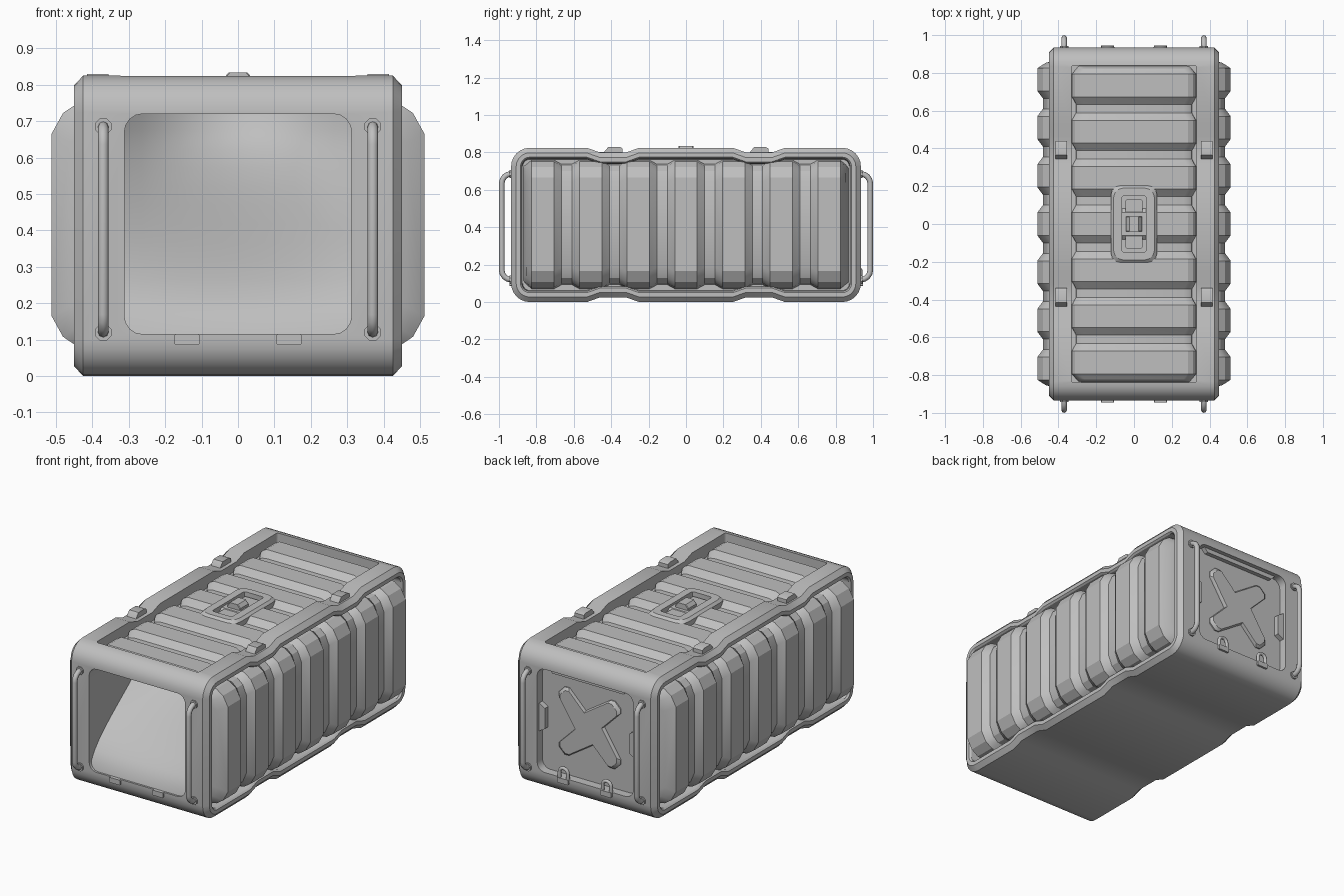
import bpy, bmesh
from math import sin, cos, pi, radians

cube = bpy.data.objects.get("Cube")
if cube:
    bpy.data.objects.remove(cube, do_unlink=True)

H = 0.825          # body height
GREY = (0.52, 0.52, 0.52, 1)
mat = bpy.data.materials.new("plain grey")
mat.use_nodes = True
mat.diffuse_color = GREY
bsdf = mat.node_tree.nodes["Principled BSDF"]
bsdf.inputs["Base Color"].default_value = GREY
bsdf.inputs["Roughness"].default_value = 0.6


def finish(obj, angle=32):
    """Apply modifiers, colour and shade one part."""
    bpy.ops.object.select_all(action="DESELECT")
    obj.select_set(True)
    bpy.context.view_layer.objects.active = obj
    bpy.ops.object.convert(target="MESH")
    obj = bpy.context.view_layer.objects.active
    obj.data.materials.clear()
    obj.data.materials.append(mat)
    bpy.ops.object.shade_smooth_by_angle(angle=radians(angle))
    return obj


def loft(name, rings, closed=True, caps=True):
    """Skin a series of equal rings of points."""
    bm = bmesh.new()
    rows = [[bm.verts.new(p) for p in ring] for ring in rings]
    n = len(rows[0])
    for a, b in zip(rows, rows[1:]):
        for i in range(n if closed else n - 1):
            j = (i + 1) % n
            bm.faces.new((a[i], a[j], b[j], b[i]))
    if caps:
        bm.faces.new(rows[0])
        bm.faces.new(rows[-1])
    bmesh.ops.recalc_face_normals(bm, faces=bm.faces)
    mesh = bpy.data.meshes.new(name)
    bm.to_mesh(mesh)
    bm.free()
    obj = bpy.data.objects.new(name, mesh)
    bpy.context.collection.objects.link(obj)
    return obj


def rounded(hw, hh, r, cx=0, cy=0, seg=4):
    pts = []
    for k, (sx, sy) in enumerate(((1, 1), (-1, 1), (-1, -1), (1, -1))):
        for i in range(seg + 1):
            a = (k + i / seg) * pi / 2
            pts.append((cx + sx * (hw - r) + r * cos(a), cy + sy * (hh - r) + r * sin(a)))
    return pts


def along_y(pts, *ys):
    return [[(x, y, z) for x, z in pts] for y in ys]


def along_z(pts, *zs):
    return [[(x, y, z) for x, y in pts] for z in zs]


def cut(obj, cutter):
    cutter.hide_render = True
    mod = obj.modifiers.new("cut", "BOOLEAN")
    mod.operation, mod.solver, mod.object = "DIFFERENCE", "EXACT", cutter


def bevel(obj, width, segments=1):
    mod = obj.modifiers.new("bevel", "BEVEL")
    mod.width, mod.segments = width, segments
    mod.limit_method, mod.angle_limit = "ANGLE", radians(40)


def tube(name, pts, r):
    data = bpy.data.curves.new(name, "CURVE")
    data.dimensions = "3D"
    data.bevel_depth, data.bevel_resolution, data.use_fill_caps = r, 2, True
    sp = data.splines.new("POLY")
    sp.points.add(len(pts) - 1)
    for p, co in zip(sp.points, pts):
        p.co = (*co, 1)
    obj = bpy.data.objects.new(name, data)
    bpy.context.collection.objects.link(obj)
    return finish(obj, 50)


# Body frame: rounded side profile with shallow dips, chamfered at both ends
def side_profile(o):
    r = 0.1 - o
    q = [(0.835 + r * cos(i * pi / 12), 0.725 + r * sin(i * pi / 12)) for i in range(7)]
    q += [(0.53, H - o), (0.46, 0.8 - o), (0.32, 0.8 - o), (0.25, H - o)]
    upper = q + [(-y, z) for y, z in reversed(q)]
    return upper + [(y, H - z) for y, z in reversed(upper)]


steps = [(0.38, 0.062), (0.44, 0.058), (0.45, 0.05), (0.45, 0.027), (0.425, 0)]
stations = [(-x, o) for x, o in steps] + steps[::-1]
frame = loft("body_frame", [[(x, y, z) for y, z in side_profile(o)] for x, o in stations])
opening = rounded(0.312, 0.3025, 0.05, 0, 0.4175)
cutters = [
    loft("top_cutter", along_z(rounded(0.332, 0.84, 0.015), 0.75, 1.0)),
    loft("front_cutter", along_y(opening, -1.1, -0.08)),
    loft("back_cutter", along_y(opening, 0.885, 1.1)),
]
for c in cutters:
    cut(frame, c)
finish(frame)
for c in cutters:
    bpy.data.objects.remove(c, do_unlink=True)


# Corrugated panels: seven ridges running across, tapered at the ends
def corrugated(name, half_len, half_w, base, ridge, valley, inset, place):
    step = (half_len - 0.105) / 3
    rows = []
    for c in range(-3, 4):
        for d, low in ((-0.1, 1), (-0.06, 0), (0.06, 0), (0.1, 1)):
            y = c * step + d
            if abs(y) < half_len - 0.04:
                rows.append((y, valley if low else ridge, half_w - 0.022 * low))
    mid = base + (ridge - base) * 0.65
    rows.append((half_len - 0.015, mid, half_w - 0.025))
    rows.append((half_len, base, half_w - 0.035))
    rows = [(-y, t, w) for y, t, w in rows[:-3:-1]] + rows
    rings = []
    for y, top, w in rows:
        half = [(w - inset * k, base + (top - base) * f)
                for k, f in ((0, 0), (0.1, 0.46), (0.4, 0.77), (1, 1))]
        section = half + [(-v, h) for v, h in reversed(half)]
        rings.append([place(y, v, h) for v, h in section])
    return finish(loft(name, rings), 25)


for side, s in (("left", 1), ("right", -1)):
    corrugated(side + "_panel", 0.87, 0.345, 0.375, 0.512, 0.482, 0.095,
               lambda y, v, h, s=s: (s * h, y, 0.415 + v))
corrugated("top_panel", 0.838, 0.33, 0.745, 0.803, 0.772, 0.045,
           lambda y, v, h: (v, y, h))

# Curved liner inside the front opening
grid = []
for i in range(13):
    t = i / 12
    depth = 0.55 * t * t * (3 - 2 * t)
    row = []
    for j in range(13):
        u = j / 6 - 1
        row.append((0.316 * u, -0.925 + depth * (1.35 - 0.35 * u * u), 0.11 + 0.615 * t))
    grid.append(row)
liner = loft("front_liner", grid, closed=False, caps=False)
finish(liner, 80)

# Back door: raised cross and edge clips
cross = []
for k in range(4):
    a = pi / 4 + k * pi / 2
    for along, across in ((0.235, -0.045), (0.255, -0.025), (0.255, 0.025), (0.235, 0.045),
                          (0.085, 0.045), (0.045, 0.085)):
        if across < 0.08:
            cross.append((along * cos(a) - across * sin(a),
                          0.43 + along * sin(a) + across * cos(a)))
rings = [[(x * f, y, 0.43 + (z - 0.43) * f) for x, z in cross]
         for y, f in ((0.88, 1), (0.892, 1), (0.905, 0.93))]
finish(loft("back_cross", rings))
for s in (1, -1):
    clip = [(s * 0.325, 0.33), (s * 0.275, 0.36), (s * 0.275, 0.48), (s * 0.325, 0.51)]
    finish(loft("back_edge_clip", along_y(clip, 0.88, 0.915)))
ledge = [(-0.26, 0.725), (-0.23, 0.695), (0.23, 0.695), (0.26, 0.725)]
finish(loft("back_top_ledge", along_y(ledge, 0.88, 0.91)))

# Hinge plates and hook rings below both openings
for end in (1, -1):
    for x in (-0.14, 0.14):
        plate = rounded(0.035, 0.015, 0.004, x, 0.1, 1)
        finish(loft("hinge_plate", along_y(plate, end * 0.9, end * 0.945)))
        if end > 0:
            arch = [(x + 0.027 * cos(i * pi / 8), 0.933, 0.145 + 0.027 * sin(i * pi / 8))
                    for i in range(9)]
            tube("hook_ring", [(x + 0.027, 0.933, 0.09)] + arch + [(x - 0.027, 0.933, 0.09)], 0.01)

# Vertical grab handles with octagonal feet
for end in (1, -1):
    for x in (-0.37, 0.37):
        bend = [(0.935 + 0.05 * sin(i * pi / 8), 0.635 + 0.05 * cos(i * pi / 8)) for i in range(5)]
        path = [(0.91, 0.685)] + bend + [(y, 0.805 - z) for y, z in reversed(bend)] + [(0.91, 0.12)]
        tube("grab_handle", [(x, end * y, z) for y, z in path], 0.015)
        for z in (0.12, 0.685):
            foot = [(x + 0.024 * cos((i + 0.5) * pi / 4), z + 0.024 * sin((i + 0.5) * pi / 4))
                    for i in range(8)]
            finish(loft("handle_foot", along_y(foot, end * 0.92, end * 0.943)))

# Wedge clips in the dips of the top rails
wedge = [(-0.055, 0.79), (-0.05, 0.806), (-0.03, 0.83), (0.03, 0.83), (0.045, 0.822), (0.045, 0.79)]
for x in (-0.385, 0.385):
    for y in (-0.385, 0.395):
        finish(loft("rail_clip", [[(x + d, y + a, z) for a, z in wedge] for d in (-0.03, 0.03)]))

# Latch on the lid: plate with a slot, bar and button
plate = loft("latch_plate", [[(x, y, z) for x, y in rounded(w, l, 0.05, 0, 0, 3)]
             for w, l, z in ((0.122, 0.205, 0.76), (0.122, 0.205, 0.802), (0.108, 0.19, 0.816))])
slot = loft("slot_cutter", along_z(rounded(0.064, 0.15, 0.012, 0, 0, 2), 0.785, 0.9))
cut(plate, slot)
finish(plate)
bpy.data.objects.remove(slot, do_unlink=True)
finish(loft("latch_bar", along_z(rounded(0.045, 0.13, 0.01, 0, 0, 2), 0.78, 0.8)))
button = loft("latch_button", [[(x, y, z) for x, y in rounded(w, 0.04, 0.004, 0, 0, 1)]
              for w, z in ((0.045, 0.79), (0.042, 0.815), (0.025, 0.834))])
finish(button)
